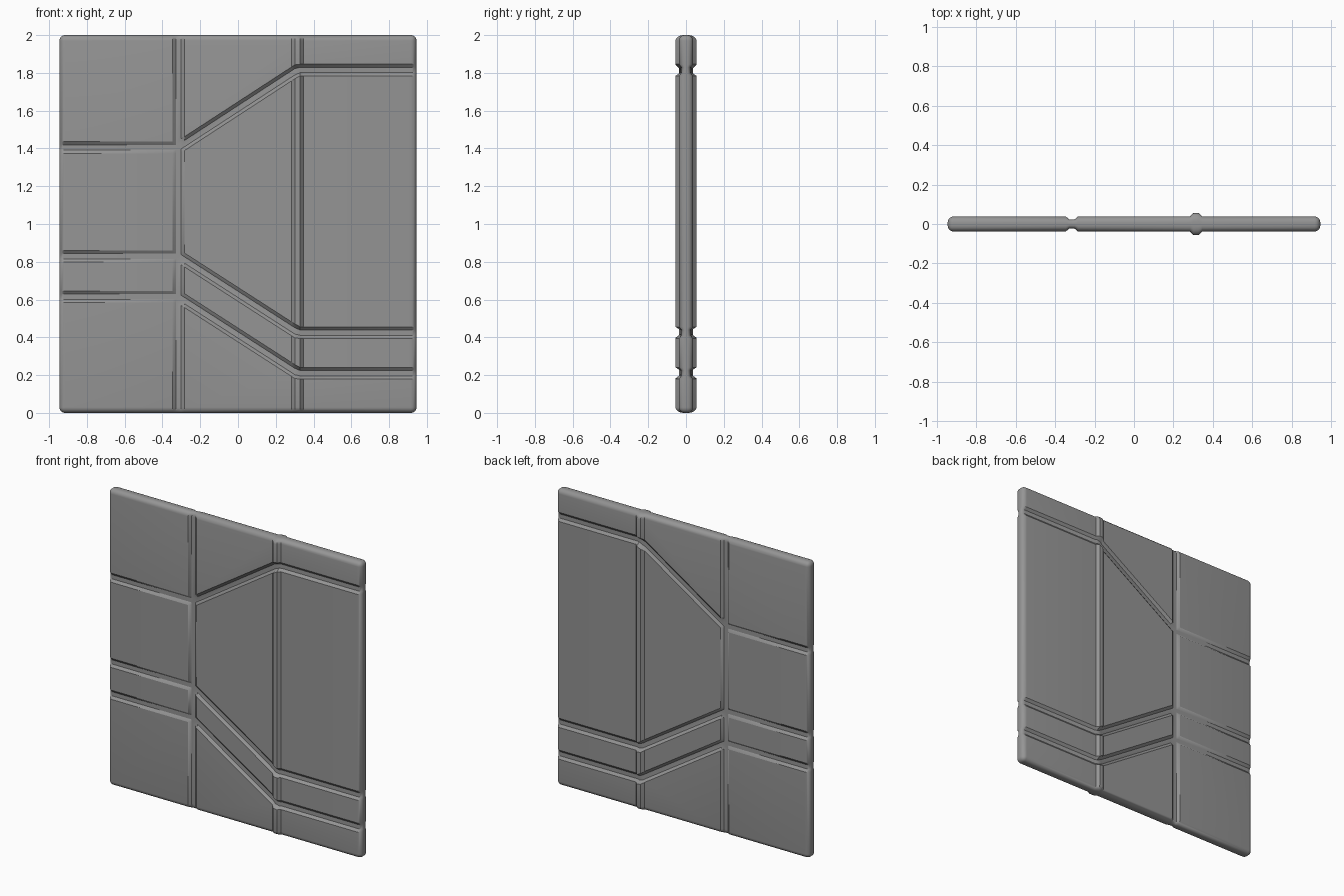
import bpy, bmesh, math

if "Cube" in bpy.data.objects:
    bpy.data.objects.remove(bpy.data.objects["Cube"])

W, H, R = 0.945, 2.0, 0.03          # half width, height, edge radius
FACE, RIDGE, GROOVE = 0.038, 0.056, 0.024   # half thicknesses
CROSSING = 0.03                     # half thickness where a channel cuts the ridge
KINK = 0.315                        # channels bend at x = -KINK and +KINK
CHANNELS = [(0.615, 0.21), (0.83, 0.425), (1.405, 1.815)]   # left z, right z
STEPS = [math.sin(math.radians(a)) for a in (90, 72, 54, 36, 18, 0)]
PROFILE = [(-0.031, 0), (-0.014, 1), (0.014, 1), (0.031, 0)]  # offset, depth factor


def channel_z(pair, off, x):
    """Height of a line running along a bent channel."""
    a, b = pair
    t = min(max((x + KINK) / (2 * KINK), 0), 1)
    stretch = 1.19 if abs(x) < KINK else 1.0
    return a + (b - a) * t + off * stretch


# Columns: (x, rounding amount, kind, factor)
cols = [(-W + R - R * s, s, None, 0) for s in STEPS]
cols += [(-KINK + o, 0, 'groove', f) for o, f in PROFILE]
cols += [(KINK + o, 0, 'ridge', f) for o, f in PROFILE]
cols += [(W - R + R * s, s, None, 0) for s in reversed(STEPS)]

# Rows: (function giving z, rounding amount, depth factor)
rows = [(lambda x, s=s: R - R * s, s, 0) for s in STEPS]
for pair in CHANNELS:
    rows += [(lambda x, p=pair, o=o: channel_z(p, o, x), 0, f) for o, f in PROFILE]
rows += [(lambda x, s=s: H - R + R * s, s, 0) for s in reversed(STEPS)]


def point(col, row, side):
    x, u, kind, cf = col
    fz, v, rf = row
    z = fz(x)
    # round the four corners of the outline
    if u and v:
        k = max(u, v) / math.hypot(u, v)
        cx = math.copysign(W - R, x)
        cz = R if z < H / 2 else H - R
        x, z = cx + (x - cx) * k, cz + (z - cz) * k
    h = FACE
    if kind == 'ridge' and cf:
        h = CROSSING if rf else RIDGE
    elif rf or (kind == 'groove' and cf):
        h = GROOVE
    # round the rim, following the groove and ridge levels
    rho = max(u, v)
    return (x, side * h * (1 - R * (1 - math.sqrt(max(0, 1 - rho * rho))) / FACE), z)


# Panel: front and back skins joined around the rim
bm = bmesh.new()
nc, nr = len(cols), len(rows)
skins = []
for side in (-1, 1):
    g = [[bm.verts.new(point(c, r, side)) for c in cols] for r in rows]
    for j in range(nr - 1):
        for i in range(nc - 1):
            bm.faces.new((g[j][i], g[j][i + 1], g[j + 1][i + 1], g[j + 1][i]))
    skins.append(g)

rim = [(0, i) for i in range(nc - 1)] + [(j, nc - 1) for j in range(nr - 1)]
rim += [(nr - 1, i) for i in range(nc - 1, 0, -1)] + [(j, 0) for j in range(nr - 1, 0, -1)]
f, b = skins
for (j, i), (l, k) in zip(rim, rim[1:] + rim[:1]):
    bm.faces.new((f[j][i], b[j][i], b[l][k], f[l][k]))
bmesh.ops.recalc_face_normals(bm, faces=bm.faces)

mesh = bpy.data.meshes.new("wall_panel")
bm.to_mesh(mesh)
bm.free()
panel = bpy.data.objects.new("wall_panel", mesh)
bpy.context.collection.objects.link(panel)
bpy.context.view_layer.objects.active = panel
panel.select_set(True)
bpy.ops.object.shade_smooth_by_angle(angle=math.radians(30))

# Dark grey finish
mat = bpy.data.materials.new("dark_grey")
mat.diffuse_color = (0.3, 0.3, 0.3, 1)
mat.use_nodes = True
mat.node_tree.nodes["Principled BSDF"].inputs["Base Color"].default_value = mat.diffuse_color
mesh.materials.append(mat)
